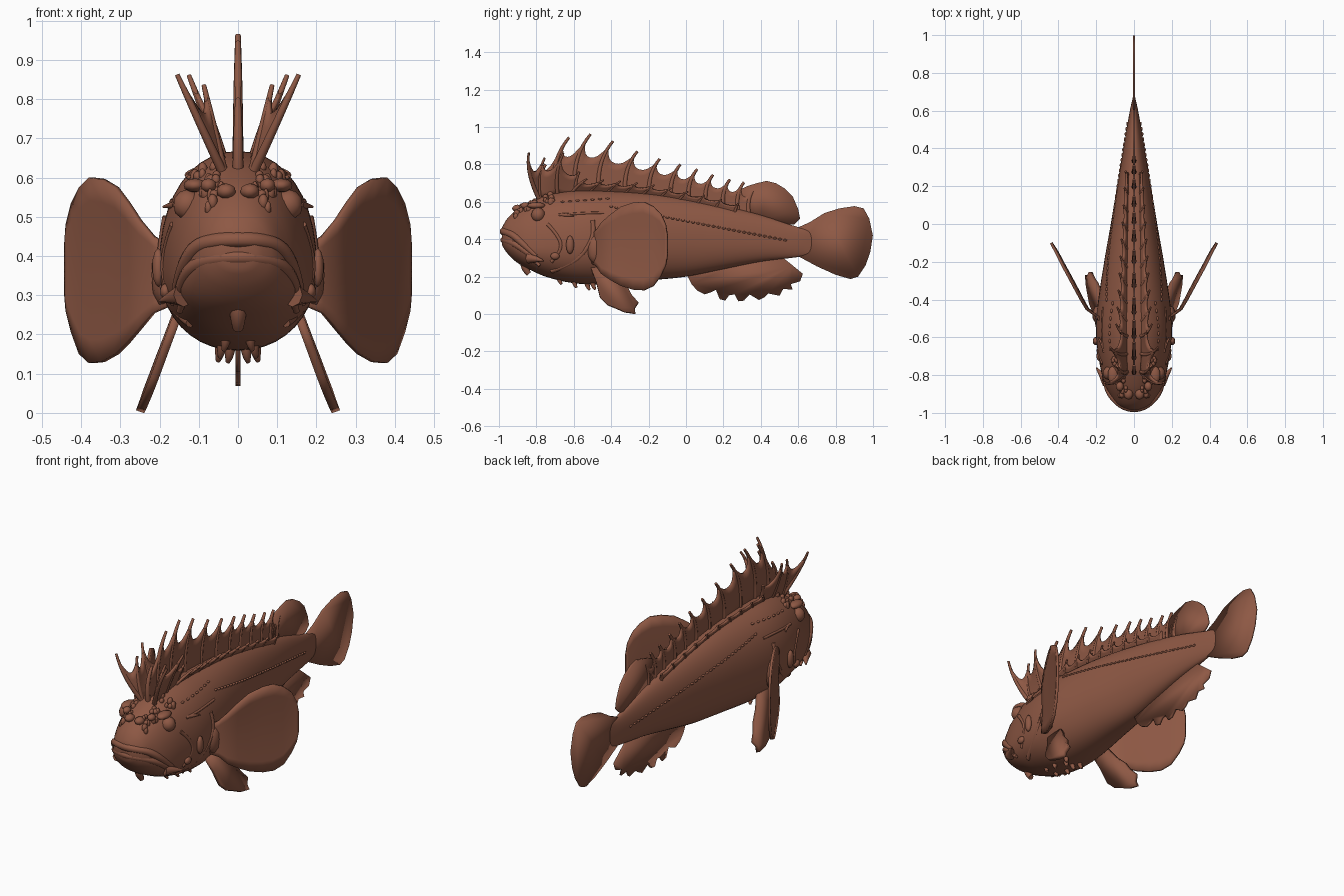
import bpy, bmesh, math, random
from mathutils import Vector

if "Cube" in bpy.data.objects:
    bpy.data.objects.remove(bpy.data.objects["Cube"])
random.seed(4)

skin = bpy.data.materials.new("reddish brown skin")
skin.diffuse_color = (0.27, 0.098, 0.058, 1)
skin.use_nodes = True
skin.node_tree.nodes["Principled BSDF"].inputs["Base Color"].default_value = skin.diffuse_color

# Body stations: y, top z, bottom z, widest z, half width
ST = [(-.985, .46, .37, .41, .045), (-.96, .505, .33, .40, .088), (-.91, .555, .28, .37, .125),
      (-.85, .595, .245, .35, .155), (-.75, .64, .20, .36, .180), (-.6, .665, .165, .37, .20),
      (-.45, .665, .16, .38, .195), (-.2, .65, .18, .40, .158), (0, .62, .20, .41, .123),
      (.2, .58, .24, .40, .09), (.4, .53, .28, .39, .056), (.6, .465, .305, .385, .022),
      (.68, .45, .32, .385, .004)]


def station(y):
    """Smoothly interpolated top, bottom, widest height and half width."""
    y = min(max(y, ST[0][0]), ST[-1][0])
    i = max(k for k in range(len(ST) - 1) if ST[k][0] <= y)
    a, b = ST[i], ST[i + 1]
    p, n = ST[max(i - 1, 0)], ST[min(i + 2, len(ST) - 1)]
    h = b[0] - a[0]
    t = (y - a[0]) / h
    out = []
    for k in range(1, 5):
        m0 = (b[k] - p[k]) / (b[0] - p[0]) * h
        m1 = (n[k] - a[k]) / (n[0] - a[0]) * h
        out.append((2*t**3 - 3*t*t + 1)*a[k] + (t**3 - 2*t*t + t)*m0
                   + (3*t*t - 2*t**3)*b[k] + (t**3 - t*t)*m1)
    return out


def side_x(y, z):
    """Half width of the body at a given y and z."""
    top, bot, mid, w = station(y)
    d = (z - mid) / (top - mid) if z > mid else (mid - z) / (mid - bot)
    return w * max(0, 1 - min(d, 1)**2.15)**(1 / 2.15)


def finish(ob, mirror=False, thick=0, angle=40):
    bpy.ops.object.select_all(action='DESELECT')
    ob.select_set(True)
    bpy.context.view_layer.objects.active = ob
    if ob.type == 'CURVE':
        bpy.ops.object.convert(target='MESH')
        ob = bpy.context.object
    ob.data.materials.clear()
    ob.data.materials.append(skin)
    bpy.ops.object.shade_smooth_by_angle(angle=math.radians(angle))
    if thick:
        m = ob.modifiers.new("thickness", 'SOLIDIFY')
        m.thickness, m.offset = thick, 0
    if mirror:
        ob.modifiers.new("mirror", 'MIRROR')


def add(name, bm, **kw):
    me = bpy.data.meshes.new(name)
    bm.to_mesh(me)
    bm.free()
    ob = bpy.data.objects.new(name, me)
    bpy.context.collection.objects.link(ob)
    finish(ob, **kw)


def mesh(name, verts, faces, **kw):
    bm = bmesh.new()
    vs = [bm.verts.new(v) for v in verts]
    for f in faces:
        bm.faces.new([vs[i] for i in f])
    bmesh.ops.recalc_face_normals(bm, faces=bm.faces)
    add(name, bm, **kw)


def tubes(name, paths, mirror=False):
    """Each path: list of (x, y, z, radius)."""
    cu = bpy.data.curves.new(name, 'CURVE')
    cu.dimensions, cu.bevel_depth, cu.bevel_resolution = '3D', 1, 2
    cu.resolution_u, cu.use_fill_caps = 5, True
    for path in paths:
        s = cu.splines.new('NURBS')
        s.points.add(len(path) - 1)
        for p, q in zip(s.points, path):
            p.co, p.radius = (*q[:3], 1), q[3]
        s.use_endpoint_u, s.order_u = True, 3
    ob = bpy.data.objects.new(name, cu)
    bpy.context.collection.objects.link(ob)
    finish(ob, mirror, angle=60)


def bumps(name, spots):
    """Mirrored ellipsoid lumps: (centre, radii)."""
    bm = bmesh.new()
    for c, r in spots:
        for v in bmesh.ops.create_icosphere(bm, subdivisions=2, radius=1)['verts']:
            v.co = Vector(a * b for a, b in zip(v.co, r)) + Vector(c)
    add(name, bm, mirror=True, angle=80)


def flat_fin(name, outline, x_of=lambda y, z: 0, thick=.012, mirror=False):
    mesh(name, [(x_of(y, z), y, z) for y, z in outline], [list(range(len(outline)))],
         thick=thick, mirror=mirror)


def spiny_fin(name, tips, x0, lean, mirror, hook, r=.012):
    """Row of hooked spines joined by a membrane with scooped edges."""
    spines = []
    for t in map(Vector, tips):
        y = max(t.y - lean * (t.z - .55), -.78)
        b = Vector((x0, y, station(y)[0] - .025))
        spines.append((b, b.lerp(t, .6) + Vector((0, -hook * (t - b).length, 0)), t))
    at = lambda s, f: s[0] * (1-f)**2 + s[1] * 2 * f * (1-f) + s[2] * f * f
    verts, faces, K, L = [], [], 8, 4
    for s, s2 in zip(spines, spines[1:]):
        n = len(verts)
        for k in range(K + 1):
            u = k / K
            f = .60 + .28 * abs(2 * u - 1)**2.5
            verts += [at(s, f * j / L).lerp(at(s2, f * j / L), u) for j in range(L + 1)]
        faces += [(n + k*(L+1) + j, n + k*(L+1) + j + 1, n + (k+1)*(L+1) + j + 1, n + (k+1)*(L+1) + j)
                  for k in range(K) for j in range(L)]
    mesh(name + "_membrane", verts, faces, thick=.012, mirror=mirror)
    tubes(name + "_spines", [[(*b, r), (*m, r * .9), (*t, r / 2)] for b, m, t in spines], mirror)


# Body
N, M = 64, 40
verts = []
for i in range(N):
    y = -.985 + 1.665 * (i / (N - 1))**1.25
    top, bot, mid, w = station(y)
    for j in range(M):
        a = 2 * math.pi * j / M
        c, s = math.cos(a), math.sin(a)
        e = 2 / 2.15
        x = w * math.copysign(abs(c)**e, c)
        verts.append((x, y, mid + (top - mid if s > 0 else mid - bot) * math.copysign(abs(s)**e, s)))
faces = [(i*M + j, i*M + (j+1) % M, (i+1)*M + (j+1) % M, (i+1)*M + j) for i in range(N-1) for j in range(M)]
faces += [list(range(M)), list(range((N-1)*M, N*M))]
mesh("body", verts, faces, angle=60)

# Lips and jaw folds
lips = []
for dz, r, back in ((0, .02, 0), (-.045, .019, .003), (-.085, .014, .018)):
    half = [(.055, -.968, .44), (.108, -.925, .425), (.142, -.865, .37), (.158, -.80, .31)]
    right = [(x - back / 2, y + back, z + dz * (1 if x < .13 else .6), r * (.6 if x > .15 else 1)) for x, y, z in half]
    lips.append([(-x, y, z, q) for x, y, z, q in right[::-1]] + [(0, -.98 + back, .442 + dz, r)] + right)
tubes("lips", lips)

# Eyes, brows and head lumps
bumps("eyes", [((.128, -.79, .53), (.038, .038, .04))])
lumps = [((.11, -.80, .58), (.03, .05, .018)), ((.03, -.90, .565), (.025, .03, .02)),
         ((.075, -.86, .58), (.02, .025, .018))]
for k in range(20):
    y = random.uniform(-.92, -.70)
    z = station(y)[0] - random.uniform(.003, .05)
    r = random.uniform(.008, .014)
    lumps.append(((side_x(y, z), y, z), (r, r * 1.3, random.uniform(.012, .024))))
bumps("head_lumps", lumps)


# Cheek ridges, gill cover edge and spines
def on_skin(pts, r):
    return [(side_x(y, z) - r * .3, y, z, r) for y, z in pts]

tubes("gill_ridges", [
    on_skin([(-.50, .50), (-.49, .44), (-.52, .36), (-.60, .27), (-.72, .23)], .013),
    on_skin([(-.68, .53), (-.6, .535), (-.52, .54), (-.44, .542)], .007),
    on_skin([(-.74, .48), (-.68, .42), (-.66, .34), (-.72, .28)], .010)], True)
tubes("cheek_spines", [
    [(.15, -.68, .53, .012), (.175, -.62, .53, .008), (.19, -.60, .525, .003)],
    [(.14, -.84, .30, .03), (.17, -.80, .295, .016), (.20, -.76, .285, .003)]], True)
bumps("cheek_flaps", [((.203, -.62, .37), (.016, .022, .05)), ((.185, -.70, .31), (.014, .025, .02))])

# Lateral line and shoulder bumps
line = [(-.40 + .93 * k / 34, .575 - .18 * k / 34) for k in range(35)]
line += [(-.66 + .04 * k, .60 + .003 * k) for k in range(7)]
bumps("lateral_line", [((side_x(y, z), y, z), (.007, .011, .006)) for y, z in line])

# Chin nub and throat fringe
tubes("chin_barbel", [[(0, -.86, .29, .025), (0, -.87, .25, .022), (0, -.84, .215, .014)]])
tubes("throat_fringe", [[(x, y, z + .05, .014), (x, y, z + .02, .014), (x + .006, y + .015, z, .006)]
                        for x, y, z in ((.02, -.53, .13), (.045, -.50, .132), (.04, -.60, .142),
                                        (.03, -.68, .16))], True)

# Spiny dorsal: tall middle row, splayed front fan, low swept side rows
spiny_fin("dorsal_middle", [(0, -.75, .80), (0, -.625, .945), (0, -.51, .962), (0, -.39, .925), (0, -.26, .87),
                            (0, -.14, .83), (0, -.03, .80), (0, .06, .775), (0, .145, .745), (0, .235, .72),
                            (0, .31, .705), (0, .36, .66)], 0, .2, False, .22, .014)
spiny_fin("dorsal_front_fan", [(.155, -.84, .862), (.087, -.755, .835), (.125, -.655, .86), (.07, -.57, .76)],
          .035, .1, True, .15)
low = [(.095 - .05 * k / 9, -.53 + .09 * k, station(-.53 + .09 * k)[0] + .055 - .003 * k) for k in range(10)]
spiny_fin("dorsal_side", low, .03, .5, True, .15, .010)

# Soft dorsal, tail and anal fin
flat_fin("soft_dorsal", [(.26, .54), (.28, .66), (.33, .685), (.38, .70), (.43, .712), (.48, .70), (.53, .67),
                         (.57, .63), (.60, .56), (.61, .51), (.58, .48), (.52, .475), (.4, .50)])
flat_fin("tail_fin", [(.58, .455), (.66, .49), (.74, .54), (.82, .565), (.90, .577), (.95, .565), (.98, .51),
                      (.999, .42), (.985, .33), (.96, .26), (.92, .20), (.88, .187), (.80, .21), (.70, .255), (.58, .32)])
flat_fin("anal_fin", [(0, .22), (.03, .16), (.06, .125), (.10, .105), (.13, .115), (.16, .13), (.18, .08), (.21, .072),
                      (.23, .10), (.26, .105), (.28, .068), (.31, .072), (.34, .105), (.39, .075), (.42, .09),
                      (.44, .11), (.50, .098), (.52, .135), (.57, .13), (.56, .16), (.61, .175), (.625, .215),
                      (.57, .26), (.52, .30), (.4, .33), (.2, .28)])

# Pectoral fins: strip of columns (x, y, bottom z, top z)
cols = [(.18, -.50, .27, .43), (.215, -.475, .255, .45), (.25, -.45, .215, .49), (.28, -.40, .18, .535),
        (.31, -.345, .15, .575), (.345, -.28, .13, .596), (.375, -.225, .127, .60), (.40, -.175, .15, .575),
        (.42, -.135, .205, .535), (.434, -.11, .26, .48), (.438, -.10, .31, .42)]
R = 8
verts = [(x - .010 * math.sin(math.pi * i / 10) * math.sin(math.pi * j / R), y, lo + (hi - lo) * j / R)
         for i, (x, y, lo, hi) in enumerate(cols) for j in range(R + 1)]
faces = [(i*(R+1) + j, i*(R+1) + j + 1, (i+1)*(R+1) + j + 1, (i+1)*(R+1) + j)
         for i in range(len(cols) - 1) for j in range(R)]
mesh("pectoral_fin", verts, faces, thick=.014, mirror=True)
bumps("pectoral_root", [((.187, -.48, .35), (.035, .05, .085))])

# Pelvic fins
flat_fin("pelvic_fin", [(-.51, .25), (-.48, .17), (-.46, .09), (-.42, .05), (-.37, .03), (-.33, .012), (-.27, .003),
                        (-.275, .03), (-.255, .06), (-.29, .10), (-.31, .14), (-.36, .19), (-.40, .25)],
         lambda y, z: .25 - .36 * z + .03 * (y + .3), .022, True)
